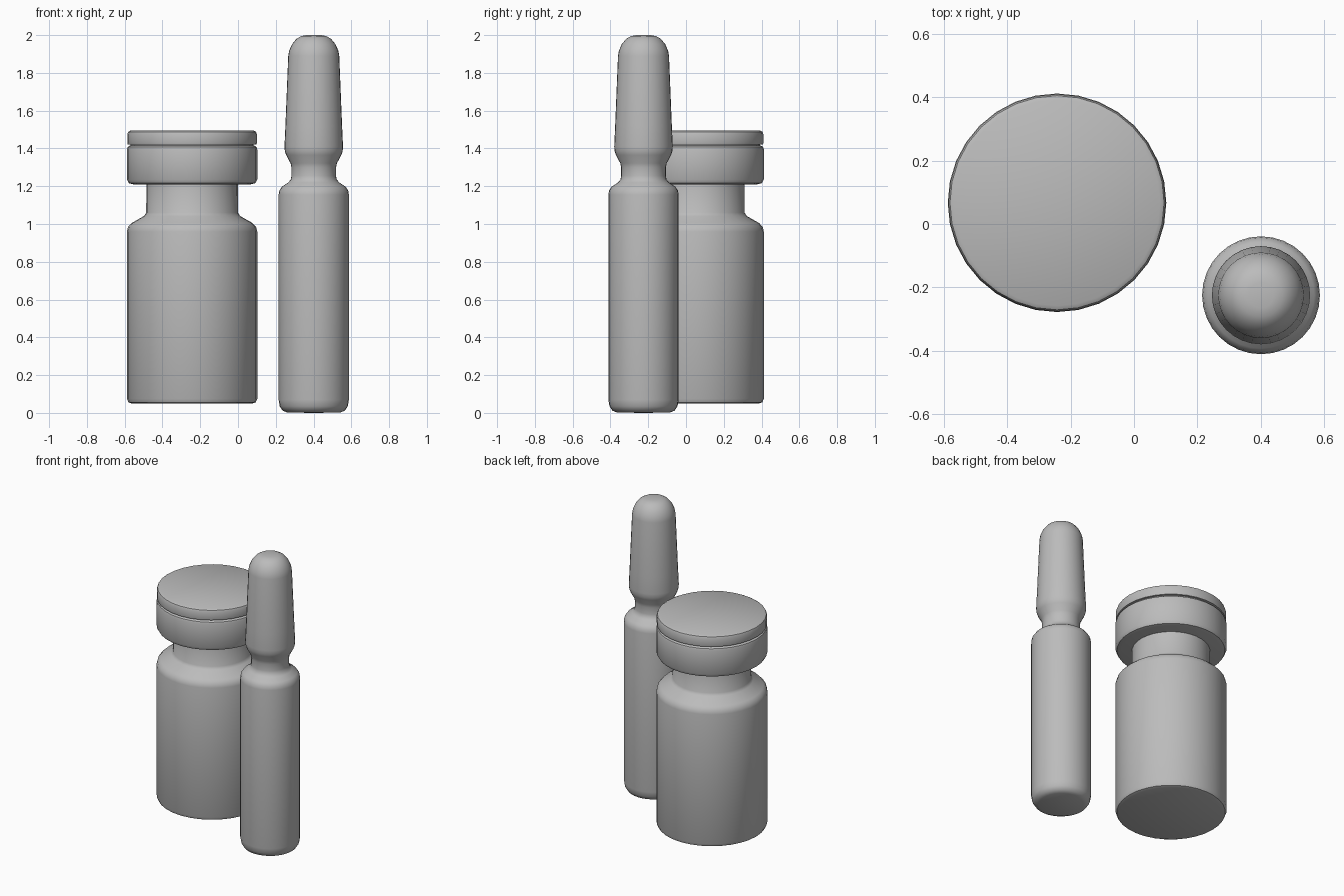
import bpy
import math
import bmesh

cube = bpy.data.objects.get("Cube")
if cube:
    bpy.data.objects.remove(cube, do_unlink=True)

grey = bpy.data.materials.new("plain_grey")
grey.use_nodes = True
colour = (0.5, 0.5, 0.5, 1)
grey.diffuse_color = colour
grey.node_tree.nodes["Principled BSDF"].inputs["Base Color"].default_value = colour


def lathe(name, centre, profile, segments=32):
    """Spin a (radius, height) profile, listed bottom to top, about a vertical axis."""
    bm = bmesh.new()
    verts = [bm.verts.new((r, 0, z)) for r, z in profile]
    edges = [bm.edges.new(pair) for pair in zip(verts, verts[1:])]
    bmesh.ops.spin(bm, geom=verts + edges, cent=(0, 0, 0), axis=(0, 0, 1),
                   angle=math.tau, steps=segments, use_duplicate=False)
    bmesh.ops.remove_doubles(bm, verts=bm.verts, dist=0.0005)
    bmesh.ops.recalc_face_normals(bm, faces=bm.faces)
    mesh = bpy.data.meshes.new(name)
    bm.to_mesh(mesh)
    bm.free()
    mesh.materials.append(grey)
    obj = bpy.data.objects.new(name, mesh)
    obj.location = (*centre, 0)
    bpy.context.collection.objects.link(obj)
    bpy.ops.object.select_all(action="DESELECT")
    obj.select_set(True)
    bpy.context.view_layer.objects.active = obj
    bpy.ops.object.shade_smooth_by_angle(angle=math.radians(40))
    return obj


vial = (-0.243, 0.067)
ampoule = (0.401, -0.225)

# Squat bottle with sloped shoulder and straight neck
lathe("vial_bottle", vial, [
    (0, 0.05), (0.32, 0.05), (0.337, 0.056), (0.345, 0.075),
    (0.345, 0.96), (0.339, 0.985), (0.32, 1.005),
    (0.255, 1.042), (0.243, 1.06), (0.242, 1.25), (0, 1.25)])

# Crimped collar around the neck
lathe("vial_collar", vial, [
    (0, 1.21), (0.31, 1.21), (0.335, 1.216), (0.345, 1.235),
    (0.345, 1.395), (0.341, 1.408), (0.328, 1.416), (0, 1.416)])

# Flip-off disc on top of the collar
lathe("vial_lid", vial, [
    (0, 1.41), (0.325, 1.41), (0.325, 1.422), (0.341, 1.422),
    (0.343, 1.43), (0.343, 1.475), (0.338, 1.488), (0.325, 1.495), (0, 1.495)])

# Slim sealed ampoule with pinched neck and tapered, domed tip
lathe("ampoule", ampoule, [
    (0, 0), (0.14, 0.002), (0.165, 0.012), (0.18, 0.035), (0.186, 0.07),
    (0.186, 1.155), (0.182, 1.178), (0.168, 1.198), (0.135, 1.22),
    (0.122, 1.235), (0.118, 1.255), (0.118, 1.3), (0.123, 1.322),
    (0.146, 1.365), (0.153, 1.385), (0.155, 1.41),
    (0.15, 1.52), (0.135, 1.89), (0.13, 1.918), (0.115, 1.952),
    (0.092, 1.98), (0.068, 1.994), (0.04, 2), (0, 2)])
